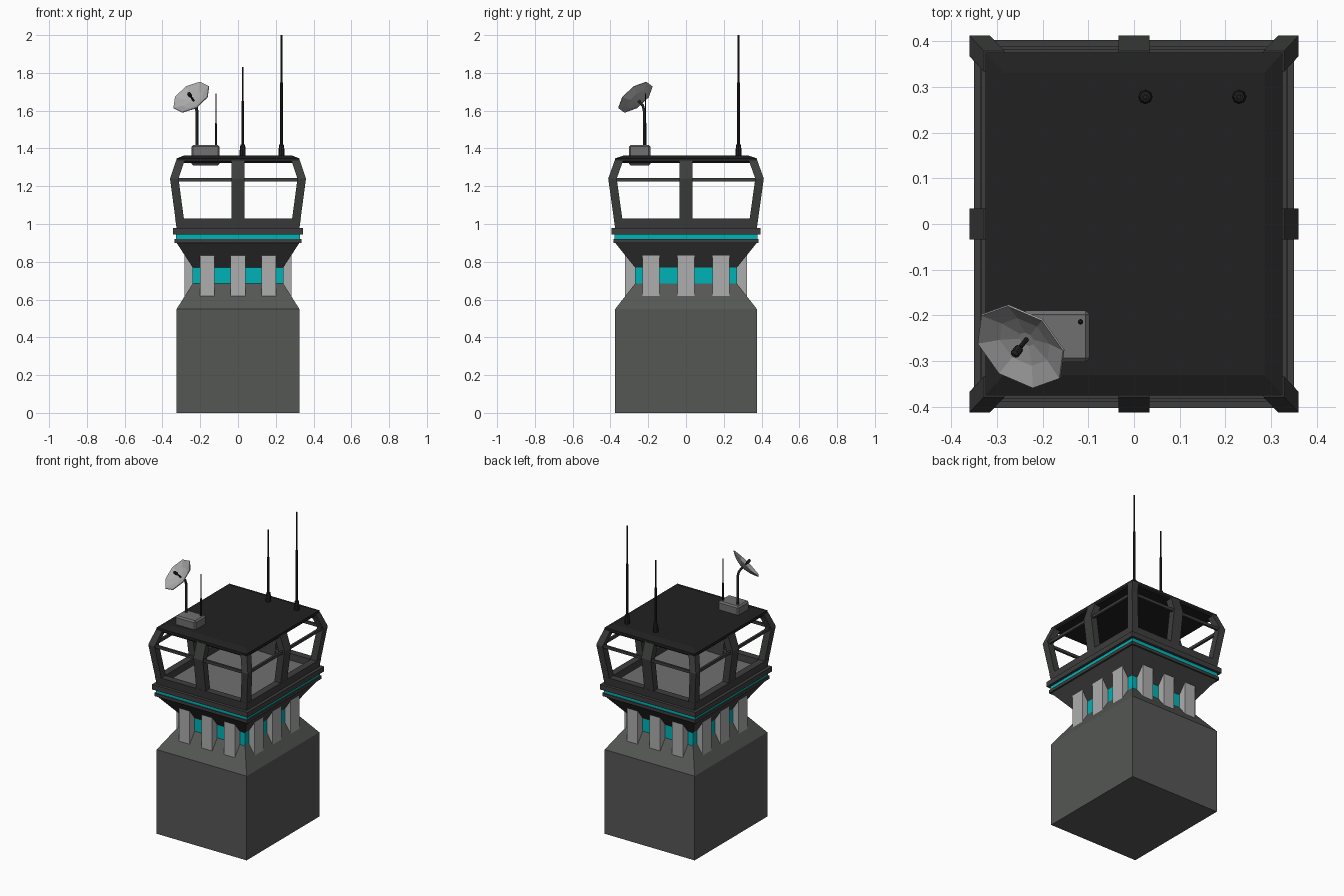
import bpy, bmesh
from mathutils import Vector

if "Cube" in bpy.data.objects:
    bpy.data.objects.remove(bpy.data.objects["Cube"])

def material(name, rgb):
    m = bpy.data.materials.new(name)
    m.diffuse_color = (*rgb, 1)
    m.use_nodes = True
    m.node_tree.nodes["Principled BSDF"].inputs["Base Color"].default_value = m.diffuse_color
    return m

WALL = material("wall_grey", (0.09, 0.095, 0.09))
FRAME = material("frame_grey", (0.045, 0.048, 0.045))
BLACK = material("roof_black", (0.015, 0.015, 0.015))
CYAN = material("cyan", (0.0, 0.45, 0.47))
LIGHT = material("light_grey", (0.42, 0.42, 0.42))
MID = material("mid_grey", (0.16, 0.16, 0.16))

def loft(name, rings, mat, caps=True):
    """Skin a list of equal-sized point rings."""
    bm = bmesh.new()
    vs = [[bm.verts.new(p) for p in r] for r in rings]
    n = len(rings[0])
    for a, b in zip(vs, vs[1:]):
        for i in range(n):
            j = (i + 1) % n
            bm.faces.new((a[i], a[j], b[j], b[i]))
    if caps:
        bm.faces.new(vs[0][::-1])
        bm.faces.new(vs[-1])
    bmesh.ops.recalc_face_normals(bm, faces=bm.faces)
    me = bpy.data.meshes.new(name)
    bm.to_mesh(me)
    bm.free()
    me.materials.append(mat)
    ob = bpy.data.objects.new(name, me)
    bpy.context.collection.objects.link(ob)
    return ob

def rect(x0, x1, y0, y1, z):
    return [(x0, y0, z), (x1, y0, z), (x1, y1, z), (x0, y1, z)]

def tiers(name, profile, mat):
    """Stack of centred rectangles given as (half x, half y, z)."""
    return loft(name, [rect(-x, x, -y, y, z) for x, y, z in profile], mat)

def box(name, x0, x1, y0, y1, z0, z1, mat):
    return loft(name, [rect(x0, x1, y0, y1, z0), rect(x0, x1, y0, y1, z1)], mat)

def rod(name, x, y, steps, mat):
    """Stepped octagonal rod, steps are (radius, z)."""
    rings = []
    for r, z in steps:
        c = [Vector((r, 0)), Vector((r * .71, r * .71))]
        pts = [(c[k % 2].x, c[k % 2].y) for k in range(2)]
        for _ in range(3):
            pts += [(-b, a) for a, b in pts[-2:]]
        rings.append([(x + a, y + b, z) for a, b in pts])
    return loft(name, rings, mat)

# Tower body and flared collar
tiers("tower_base", [(.325, .375, 0), (.325, .375, .55), (.24, .27, .684)], WALL)
tiers("neck_band", [(.24, .27, .684), (.24, .27, .77)], CYAN)
tiers("collar", [(.24, .27, .77), (.325, .375, .90)], FRAME)
tiers("lower_trim", [(.336, .384, .90), (.336, .384, .92)], FRAME)
tiers("cyan_stripe", [(.328, .378, .92), (.328, .378, .945)], CYAN)
tiers("upper_trim", [(.345, .395, .945), (.345, .395, .978)], FRAME)

# Cabin sill with recessed floor
tiers("cabin_sill", [(.325, .375, .978), (.333, .383, 1.03),
                     (.288, .338, 1.03), (.285, .335, .985)], FRAME)
box("cabin_floor", -.284, .284, -.334, .334, .982, .988, MID)

# Neck fins, three on each side
for s in (-1, 1):
    for k in (-1, 0, 1):
        c = .163 * k
        box("neck_fin_y", c - .039, c + .039, *sorted((s * .24, s * .322)), .617, .835, LIGHT)
        c = .185 * k
        box("neck_fin_x", *sorted((s * .21, s * .282)), c - .045, c + .045, .617, .835, LIGHT)

# Window posts follow one bent profile: (half x, half y, z)
BEND = [(.325, .375, .98), (.36, .412, 1.24), (.328, .378, 1.335)]
T, W = .045, .034
for s in (-1, 1):
    for t in (-1, 1):
        loft("corner_post", [rect(s * (x - T), s * x, t * (y - T), t * y, z)
                             for x, y, z in BEND], FRAME)
    loft("middle_post_y", [rect(-W, W, s * (y - T), s * y, z) for x, y, z in BEND], FRAME)
    loft("middle_post_x", [rect(s * (x - T), s * x, -W, W, z) for x, y, z in BEND], FRAME)
    # Thin window crossbars
    box("crossbar_y", -.33, .33, *sorted((s * .388, s * .402)), 1.226, 1.244, FRAME)
    box("crossbar_x", *sorted((s * .336, s * .35)), -.38, .38, 1.226, 1.244, FRAME)

# Roof slab with chamfered top
tiers("roof", [(.318, .368, 1.322), (.325, .375, 1.33), (.325, .375, 1.347),
               (.285, .33, 1.363)], BLACK)

# Whip antennas
for x, mid, top in ((.025, 1.65, 1.83), (.23, 1.75, 2.0)):
    rod("tall_antenna", x, .278, [(.016, 1.355), (.016, 1.39), (.012, 1.42), (.0075, 1.422),
                                  (.0075, mid), (.0045, mid), (.0045, top)], BLACK)

# Equipment box with small antenna
b = box("equipment_box", -.246, -.097, -.302, -.189, 1.31, 1.418, MID)
bev = b.modifiers.new("bevel", "BEVEL")
bev.width, bev.segments = .009, 1
rod("short_antenna", -.117, -.214, [(.006, 1.41), (.006, 1.53), (.003, 1.535), (.003, 1.69)], BLACK)

# Dish mast, bent at the top
apex = Vector((-.233, -.25, 1.65))
cu = bpy.data.curves.new("dish_mast", "CURVE")
cu.dimensions = "3D"
cu.bevel_depth, cu.bevel_resolution, cu.use_fill_caps = .008, 1, True
sp = cu.splines.new("POLY")
path = [(-.218, -.222, 1.41), (-.218, -.222, 1.6), (-.222, -.229, 1.628), tuple(apex)]
sp.points.add(len(path) - 1)
for p, c in zip(sp.points, path):
    p.co = (*c, 1)
cu.materials.append(BLACK)
bpy.context.collection.objects.link(bpy.data.objects.new("dish_mast", cu))

# Octagonal dish and feed horn, aimed along one axis
aim = Vector((-.46, -.57, .68)).to_track_quat("Z", "Y")
def aimed(ob):
    ob.rotation_mode = "QUATERNION"
    ob.rotation_quaternion = aim
    ob.location = apex
    return ob

bm = bmesh.new()
prev = None
import math
for r, z in ((.02, 0), (.065, .01), (.111, .03)):
    ring = [bm.verts.new((r * math.cos(math.pi * k / 4), r * math.sin(math.pi * k / 4), z))
            for k in range(8)]
    if prev is None:
        bm.faces.new(ring)
    else:
        for k in range(8):
            j = (k + 1) % 8
            bm.faces.new((prev[k], prev[j], ring[j], ring[k]))
    prev = ring
me = bpy.data.meshes.new("dish")
bm.to_mesh(me)
bm.free()
me.materials.append(LIGHT)
dish = bpy.data.objects.new("dish", me)
bpy.context.collection.objects.link(dish)
sol = aimed(dish).modifiers.new("thickness", "SOLIDIFY")
sol.thickness = .004
aimed(rod("feed_horn", 0, 0, [(.005, 0), (.005, .035), (.01, .04), (.01, .06), (.005, .065)], BLACK))
